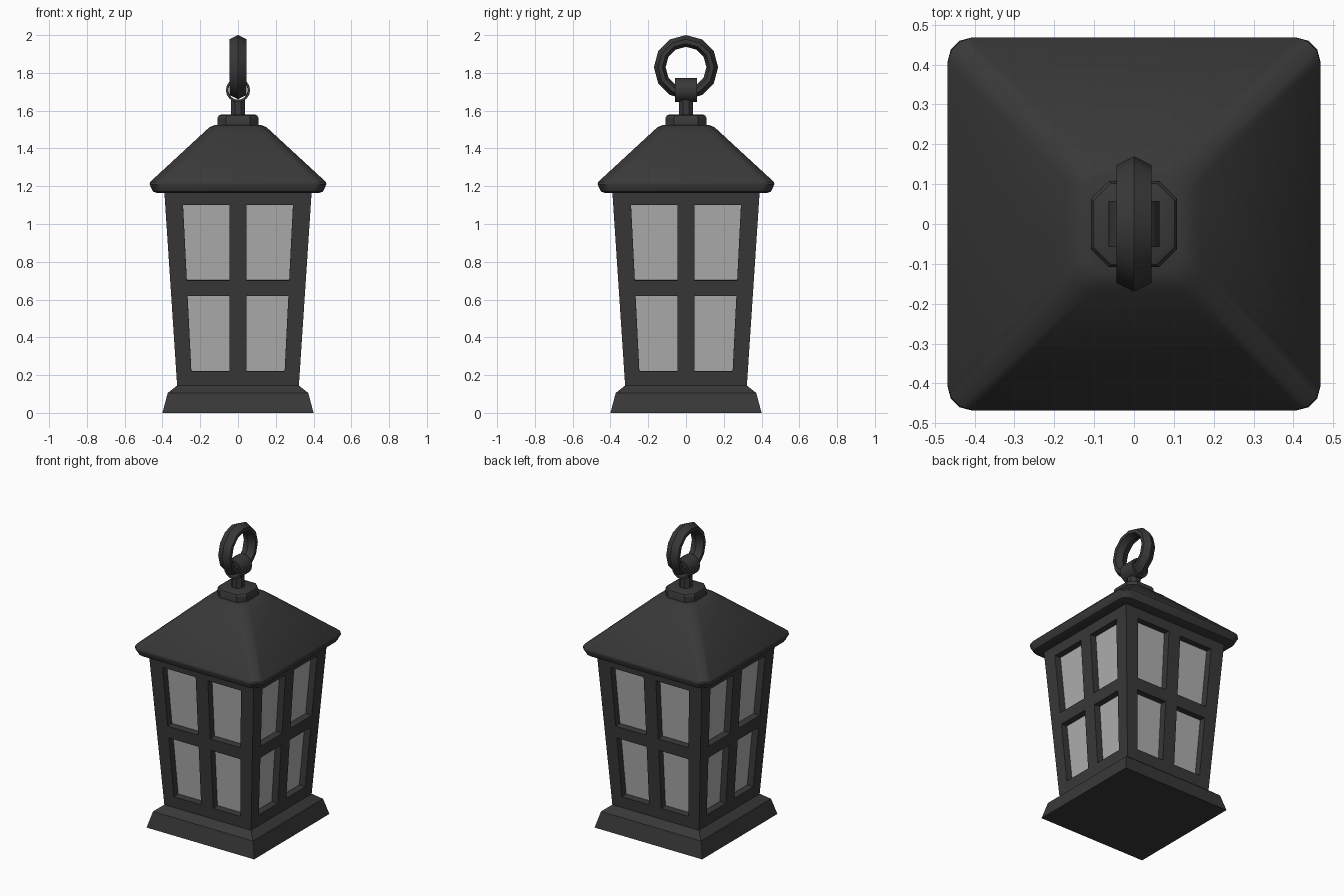
import bpy, bmesh, math
from mathutils import Matrix, Vector

if "Cube" in bpy.data.objects:
    bpy.data.objects.remove(bpy.data.objects["Cube"])

def material(name, v):
    m = bpy.data.materials.new(name)
    m.diffuse_color = (v, v, v, 1)
    m.use_nodes = True
    m.node_tree.nodes["Principled BSDF"].inputs["Base Color"].default_value = m.diffuse_color
    return m

IRON = material("dark_iron", 0.04)
GLASS = material("frosted_glass", 0.42)

def finish(bm, name, mat, smooth=None):
    bmesh.ops.remove_doubles(bm, verts=bm.verts, dist=1e-5)
    bmesh.ops.recalc_face_normals(bm, faces=bm.faces)
    me = bpy.data.meshes.new(name)
    bm.to_mesh(me)
    bm.free()
    ob = bpy.data.objects.new(name, me)
    bpy.context.collection.objects.link(ob)
    me.materials.append(mat)
    if smooth:
        bpy.ops.object.select_all(action='DESELECT')
        ob.select_set(True)
        bpy.context.view_layer.objects.active = ob
        bpy.ops.object.shade_smooth_by_angle(angle=math.radians(smooth))
    return ob

def square_ring(h, r, segs):
    """Square outline with half-width h and corners of radius r."""
    if segs == 0:
        return [(h, h), (-h, h), (-h, -h), (h, -h)]
    pts = []
    for q, (sx, sy) in enumerate([(1, 1), (-1, 1), (-1, -1), (1, -1)]):
        for i in range(segs + 1):
            a = math.pi / 2 * (q + i / segs)
            pts.append((sx * (h - r) + r * math.cos(a), sy * (h - r) + r * math.sin(a)))
    return pts

def loft(name, profile, mat, segs=0, caps=True, smooth=None):
    """Stack square rings; profile holds (half width, corner radius, z)."""
    bm = bmesh.new()
    rings = [[bm.verts.new((x, y, z)) for x, y in square_ring(h, r, segs)] for h, r, z in profile]
    for a, b in zip(rings, rings[1:]):
        for i in range(len(a)):
            j = (i + 1) % len(a)
            bm.faces.new((a[i], a[j], b[j], b[i]))
    if caps:
        bm.faces.new(rings[0][::-1])
        bm.faces.new(rings[-1])
    return finish(bm, name, mat, smooth)

def sweep_ring(name, section, n, axis, z):
    """Revolve a closed (radius, offset) section about a horizontal axis."""
    bm = bmesh.new()
    rings = []
    for i in range(n):
        a = 2 * math.pi * i / n
        ring = []
        for r, o in section:
            u, w = r * math.cos(a), z + r * math.sin(a)
            ring.append(bm.verts.new((o, u, w) if axis == 'X' else (u, o, w)))
        rings.append(ring)
    k = len(section)
    for i in range(n):
        a, b = rings[i], rings[(i + 1) % n]
        for j in range(k):
            bm.faces.new((a[j], b[j], b[(j + 1) % k], a[(j + 1) % k]))
    return finish(bm, name, IRON, 31)

# Flared base
loft("base", [(0.40, 0, 0), (0.372, 0, 0.105), (0.322, 0, 0.145)], IRON)

# Tapered window frame: grid on each side with the pane cells left open
def half(z):
    return 0.322 + (z - 0.14) * 0.066

rows = [0.14, 0.22, 0.62, 0.70, 1.10, 1.18]
bm = bmesh.new()
for k in range(4):
    rot = Matrix.Rotation(k * math.pi / 2, 3, 'Z')
    grid = []
    for z in rows:
        h = half(z)
        o = 0.247 + (z - 0.22) * 0.05
        grid.append([bm.verts.new(rot @ Vector((x, -h, z)))
                     for x in (-h, -o, -0.045, 0.045, o, h)])
    for i in range(5):
        for j in range(5):
            if not (i in (1, 3) and j in (1, 3)):
                bm.faces.new((grid[i][j], grid[i][j + 1], grid[i + 1][j + 1], grid[i + 1][j]))
frame = finish(bm, "window_frame", IRON)
thick = frame.modifiers.new("thickness", 'SOLIDIFY')
thick.thickness = 0.06
thick.offset = -1
thick.use_even_offset = True

# Panes set behind the frame face
loft("glass_panes", [(half(z) - 0.045, 0, z) for z in (0.14, 1.18)], GLASS, caps=False)

# Hipped roof with rounded eave
loft("roof", [(0.43, 0.05, 1.165), (0.45, 0.055, 1.172), (0.468, 0.06, 1.21), (0.466, 0.06, 1.222),
              (0.17, 0.06, 1.495), (0.15, 0.06, 1.513), (0.12, 0.05, 1.525)], IRON, 3, smooth=40)

# Chamfered cap and stem
loft("roof_cap", [(0.108, 0.045, 1.51), (0.108, 0.045, 1.562), (0.102, 0.044, 1.574),
                  (0.09, 0.04, 1.58)], IRON, 1, smooth=31)
bm = bmesh.new()
bmesh.ops.create_cone(bm, cap_ends=True, segments=8, radius1=0.041, radius2=0.041, depth=0.085,
                      matrix=Matrix.Translation((0, 0, 1.615)) @ Matrix.Rotation(math.pi / 8, 4, 'Z'))
finish(bm, "stem", IRON)

# Eyelet tube and hanging ring
sweep_ring("eyelet", [(0.064, -0.058), (0.064, 0.058), (0.051, 0.058), (0.051, -0.058)], 16, 'Y', 1.709)
sweep_ring("hanging_ring", [(0.17, 0), (0.148, 0.044), (0.125, 0.044), (0.108, 0),
                            (0.125, -0.044), (0.148, -0.044)], 12, 'X', 1.83)
